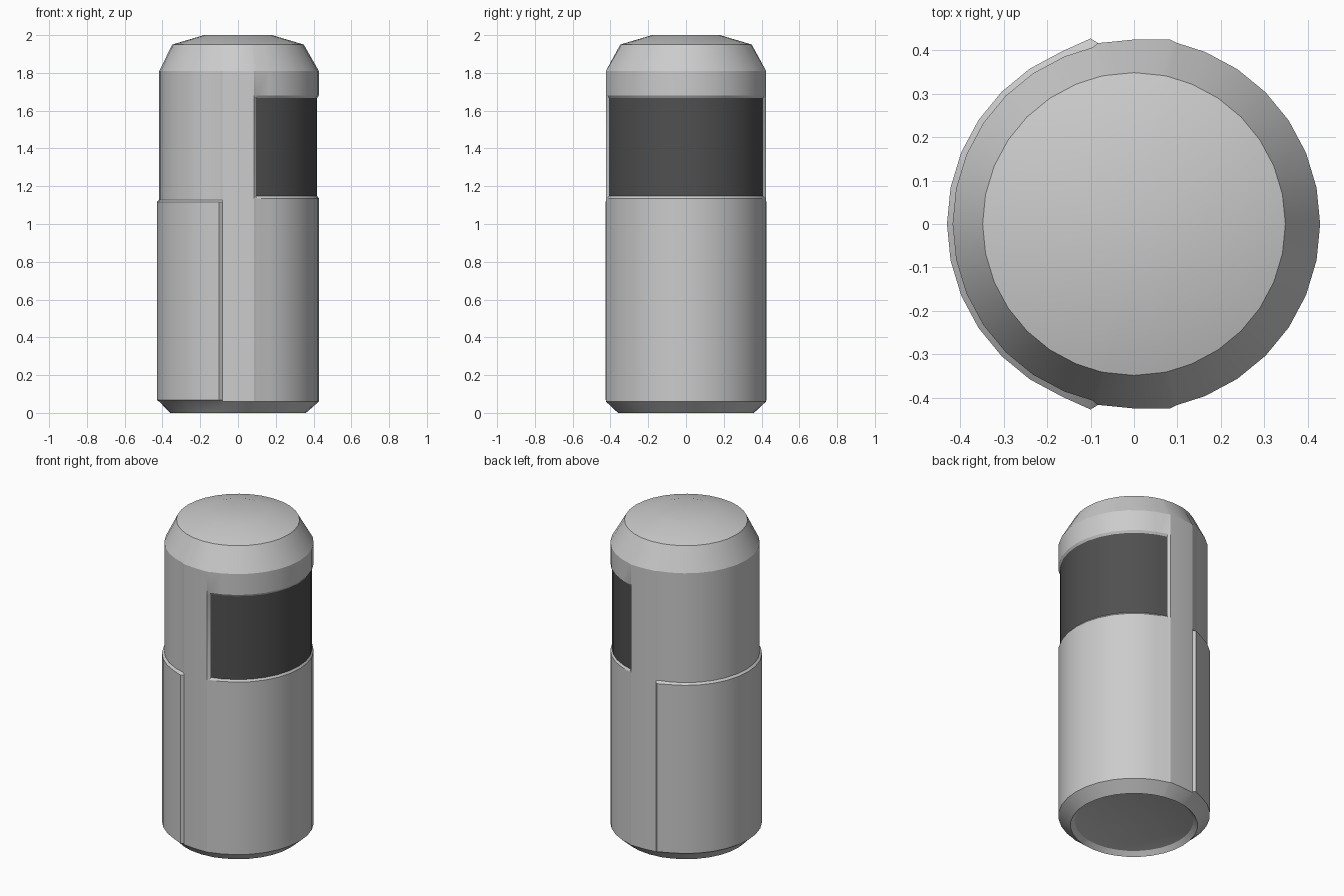
import bpy, bmesh, math

if "Cube" in bpy.data.objects:
    bpy.data.objects.remove(bpy.data.objects["Cube"])

# Materials
def material(name, v):
    m = bpy.data.materials.new(name)
    m.diffuse_color = (v, v, v, 1)
    m.use_nodes = True
    m.node_tree.nodes["Principled BSDF"].inputs["Base Color"].default_value = m.diffuse_color
    return m

LIGHT = material("light grey", 0.6)
DARK = material("dark grey window", 0.08)

# 32 sides, plus narrow bevel columns beside the window and the raised panel
STEP = 11.25
angles = sorted([i * STEP - 180 for i in range(32)] + [-76.8, 76.8, -103.2, 103.2])
n = len(angles)

WIN_Z = (1.148, 1.667)     # recessed dark window
PANEL_Z = (0.068, 1.117)   # raised lower panel


def wall_radius(a, z):
    """Radius of the side wall at angle a (0 = right) and height z."""
    a = abs(a)
    if a < 78:
        in_window = a < 77 and WIN_Z[0] - .001 <= z <= WIN_Z[1] + .001
        return 0.419 if in_window else 0.428
    if a < 80:
        return 0.432
    if a < 102:
        return 0.424
    if PANEL_Z[0] - .001 <= z <= PANEL_Z[1] + .001:
        return 0.438 if a < 104 else 0.43
    return 0.417


# Rows from the bottom dish, up the wall, to the cap: (z, fixed radius or None for wall)
rows = [(0.055, 0.18), (0.025, 0.335), (0.0, 0.36)]
rows += [(z, None) for z in (0.06, PANEL_Z[0], PANEL_Z[1], 1.128, 1.136,
                             WIN_Z[0], WIN_Z[1], 1.68, 1.81)]
rows += [(1.95, 0.348), (2.0, 0.18)]

# Capsule body
bm = bmesh.new()
rings = []
for z, fixed in rows:
    ring = []
    for a in angles:
        r = fixed or wall_radius(a, z)
        t = math.radians(a)
        ring.append(bm.verts.new((r * math.cos(t), r * math.sin(t), z)))
    rings.append(ring)
for lo, hi in zip(rings, rings[1:]):
    for i in range(n):
        j = (i + 1) % n
        f = bm.faces.new((lo[i], lo[j], hi[j], hi[i]))
        c = f.calc_center_median()
        ang = abs(math.degrees(math.atan2(c.y, c.x)))
        # window floor is dark
        if ang < 76.8 and WIN_Z[0] < c.z < WIN_Z[1]:
            f.material_index = 1
bm.faces.new(rings[0][::-1])
bm.faces.new(rings[-1])
bmesh.ops.recalc_face_normals(bm, faces=bm.faces)

mesh = bpy.data.meshes.new("capsule_body")
bm.to_mesh(mesh)
bm.free()
mesh.materials.append(LIGHT)
mesh.materials.append(DARK)
body = bpy.data.objects.new("capsule_body", mesh)
bpy.context.collection.objects.link(body)
bpy.context.view_layer.objects.active = body
body.select_set(True)
bpy.ops.object.shade_smooth_by_angle(angle=math.radians(25))
